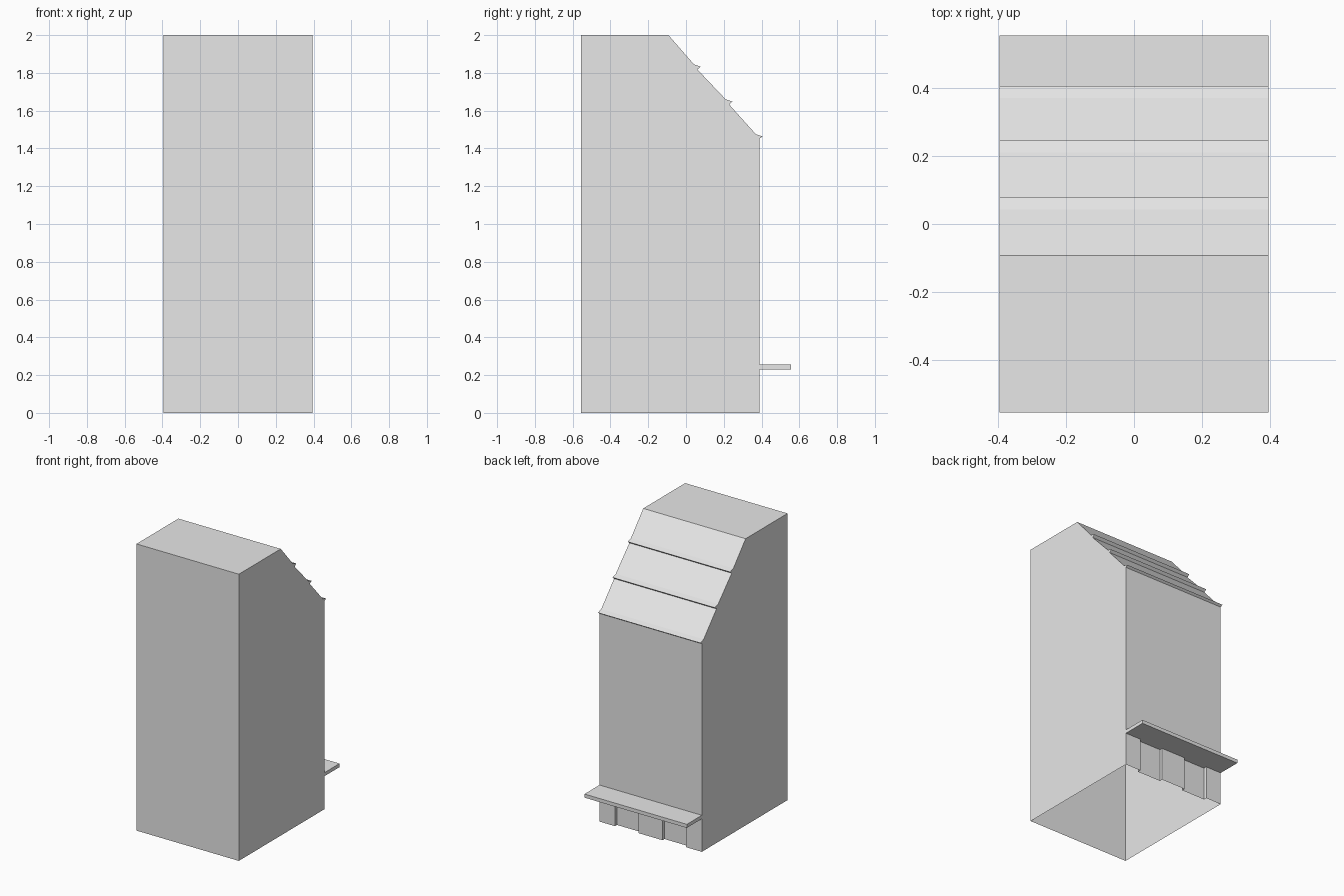
import bpy, bmesh

if "Cube" in bpy.data.objects:
    bpy.data.objects.remove(bpy.data.objects["Cube"], do_unlink=True)

HALF_W = 0.395
FRONT, BACK, EDGE = -0.555, 0.39, 0.555
CANOPY_Z, CANOPY_TOP = 0.23, 0.255
RECESS = 0.022

grey = bpy.data.materials.new("plain grey")
grey.use_nodes = True
colour = (0.8, 0.8, 0.8, 1)
grey.diffuse_color = colour
grey.node_tree.nodes["Principled BSDF"].inputs["Base Color"].default_value = colour


def finish(name, bm):
    mesh = bpy.data.meshes.new(name)
    bm.to_mesh(mesh)
    bm.free()
    mesh.materials.append(grey)
    obj = bpy.data.objects.new(name, mesh)
    bpy.context.collection.objects.link(obj)


def sweep(bm, path, shift):
    """Make a strip of quads between a path and its shifted copy."""
    a = [bm.verts.new(p) for p in path]
    b = [bm.verts.new([c + s for c, s in zip(p, shift)]) for p in path]
    for i in range(len(path) - 1):
        bm.faces.new((a[i], a[i + 1], b[i + 1], b[i]))
    return a, b


# Tower shell: side profile with three lipped roof courses, open underneath
profile = [(FRONT, 0), (FRONT, 2), (-0.093, 2)]
for y, z in ((0.042, 1.845), (0.21, 1.66), (0.37, 1.475)):
    profile += [(y, z), (y + 0.036, z - 0.012)]
    if y < 0.3:
        profile.append((y + 0.018, z - 0.027))
profile += [(BACK, 1.452), (BACK, CANOPY_Z)]

bm = bmesh.new()
left, right = sweep(bm, [(-HALF_W, y, z) for y, z in profile], (2 * HALF_W, 0, 0))
for ring, x in ((left, -HALF_W), (right, HALF_W)):
    bm.faces.new(ring + [bm.verts.new((x, BACK, 0))])
bmesh.ops.recalc_face_normals(bm, faces=bm.faces)
finish("tower_shell", bm)

# Shopfront: wall strip stepping in at two recessed panels
bm = bmesh.new()
inner = BACK - RECESS
path = [(HALF_W, BACK)]
for x0, x1 in ((0.275, 0.092), (-0.092, -0.275)):
    path += [(x0, BACK), (x0, inner), (x1, inner), (x1, BACK)]
path.append((-HALF_W, BACK))
sweep(bm, [(x, y, 0) for x, y in path], (0, 0, CANOPY_Z))
finish("shopfront", bm)

# Canopy: thin slab that also closes the tops of the recesses
bm = bmesh.new()
bmesh.ops.create_cube(bm, size=1)
for v in bm.verts:
    v.co.x *= 2 * HALF_W
    v.co.y = EDGE if v.co.y > 0 else inner
    v.co.z = CANOPY_TOP if v.co.z > 0 else CANOPY_Z
finish("canopy", bm)
